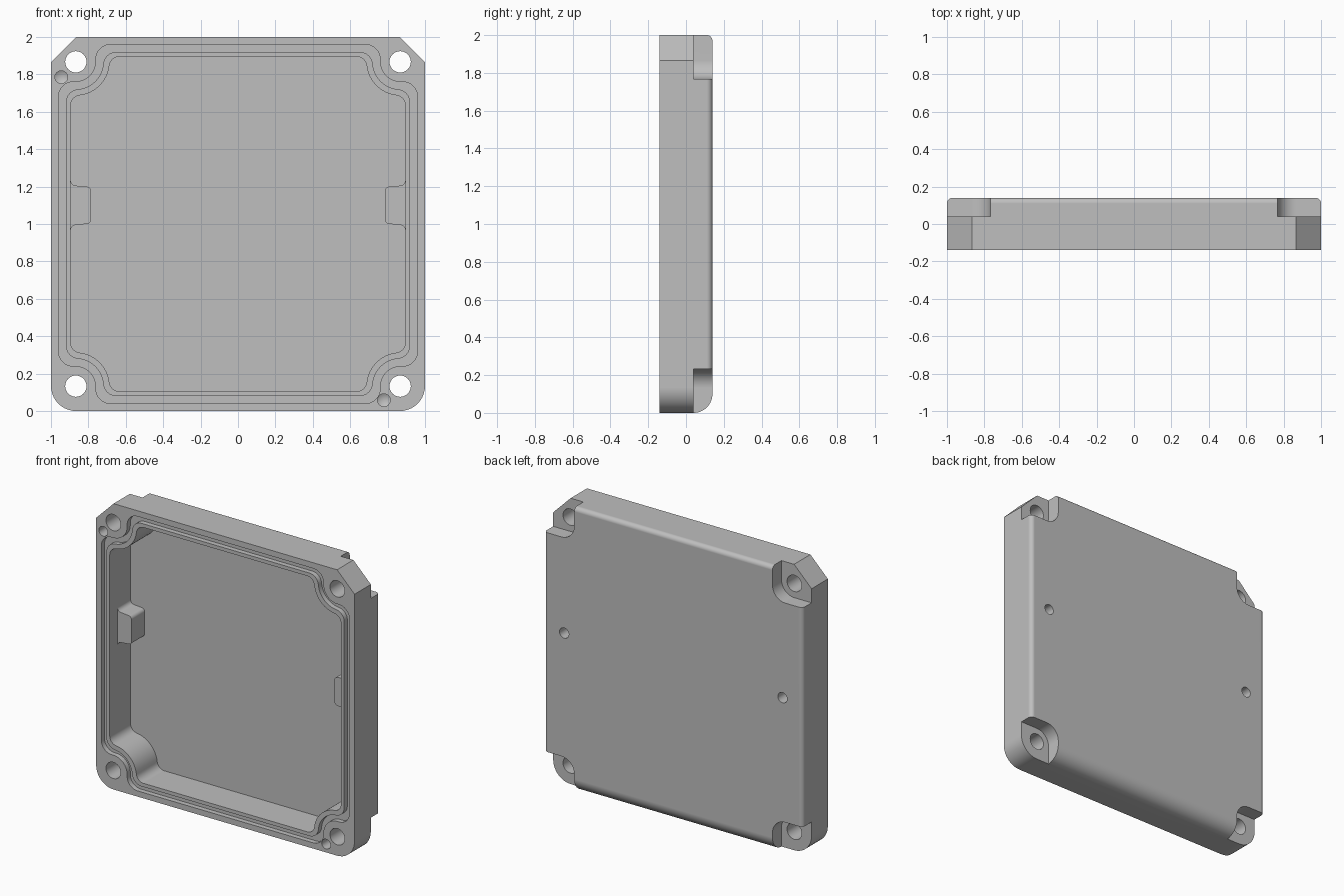
import bpy, bmesh
from math import sin, cos, radians, degrees, atan2, sqrt

cube = bpy.data.objects.get("Cube")
if cube:
    bpy.data.objects.remove(cube, do_unlink=True)

C = 0.867              # bolt centre offset from the middle, in x and z
FRONT, BACK = -0.14, 0.14
FLOOR, SHELF = 0.09, 0.04

grey = bpy.data.materials.new("plain_grey")
grey.use_nodes = True
grey.diffuse_color = (0.52, 0.52, 0.52, 1)
grey.node_tree.nodes["Principled BSDF"].inputs["Base Color"].default_value = grey.diffuse_color


def arc(cx, cy, r, a0, a1, n=10):
    angles = [radians(a0 + (a1 - a0) * i / n) for i in range(n + 1)]
    return [(cx + r * cos(a), cy + r * sin(a)) for a in angles]


def prism(name, pts, lo, hi, axis="y", tip=0):
    """Extrude a 2D profile along an axis, with an optional drill point at the end."""
    place = {"x": lambda p, t: (t, p[0], p[1]),
             "y": lambda p, t: (p[0], t, p[1]),
             "z": lambda p, t: (p[0], p[1], t)}[axis]
    bm = bmesh.new()
    rings = [[bm.verts.new(place(p, t)) for p in pts] for t in (lo, hi)]
    bm.faces.new(rings[0])
    end = bm.faces.new(rings[1])
    for i in range(len(pts)):
        bm.faces.new((rings[0][i - 1], rings[0][i], rings[1][i], rings[1][i - 1]))
    bmesh.ops.recalc_face_normals(bm, faces=bm.faces)
    if tip:
        bmesh.ops.poke(bm, faces=[end], offset=tip)
    mesh = bpy.data.meshes.new(name)
    bm.to_mesh(mesh)
    bm.free()
    mesh.materials.append(grey)
    ob = bpy.data.objects.new(name, mesh)
    bpy.context.collection.objects.link(ob)
    return ob


def combine(target, tool, operation="DIFFERENCE"):
    mod = target.modifiers.new(operation.lower(), "BOOLEAN")
    mod.operation, mod.solver, mod.object = operation, "EXACT", tool
    bpy.context.view_layer.objects.active = target
    bpy.ops.object.modifier_apply(modifier=mod.name)
    bpy.data.objects.remove(tool, do_unlink=True)


def seal_loop(w, r, f):
    """Square loop whose corners sweep around the bolt holes."""
    a = C - sqrt((r + f) ** 2 - (w - f - C) ** 2)
    t = degrees(atan2(C - w + f, C - a))
    q = arc(a, w - f, f, 90, t, 8)
    q += arc(C, C, r, 180 + t, 270 - t, 12)[1:-1]
    q += arc(w - f, a, f, 90 - t, 0, 8)
    loop = []
    for sx, sz in ((1, 1), (1, -1), (-1, -1), (-1, 1)):
        part = [(x * sx, 1 + z * sz) for x, z in q]
        loop += part if sx == sz else part[::-1]
    return loop


def hole(x, z, r, lo, hi, tip=0):
    combine(lid, prism("hole_cutter", arc(x, z, r, 0, 360, 32)[:-1], lo, hi, tip=tip))


# Lid body: chamfered top corners, rounded bottom corners
R = 0.135
outline = [(1, 2 - R), (1 - R, 2), (R - 1, 2), (-1, 2 - R)]
outline += arc(R - 1, R, R, 180, 270) + arc(1 - R, R, R, 270, 360)
lid = prism("enclosure_lid", outline, FRONT, BACK)

# Rounded back edges: large at the bottom, small at the top and sides
s, b = 0.03, 0.1
side = [(FRONT - 1, 0), *arc(BACK - b, b, b, 270, 360, 12),
        *arc(BACK - s, 2 - s, s, 0, 90, 8), (FRONT - 1, 2)]
combine(lid, prism("side_profile", side, -2, 2, "x"), "INTERSECT")
plan = [(-1, FRONT - 1), (1, FRONT - 1), *arc(1 - s, BACK - s, s, 0, 90, 8),
        *arc(s - 1, BACK - s, s, 90, 180, 8)]
combine(lid, prism("plan_profile", plan, -1, 3, "z"), "INTERSECT")

# Hollow interior
combine(lid, prism("cavity_cutter", seal_loop(0.895, 0.18, 0.055), -0.3, FLOOR))

# Seal groove around the opening
groove = prism("groove_cutter", seal_loop(0.96, 0.107, 0.08), -0.3, FRONT + 0.035)
combine(groove, prism("groove_core", seal_loop(0.92, 0.147, 0.07), -0.4, 0))
combine(lid, groove)

# Side bosses, blended into the walls, with screw holes from the back
half = arc(0.865, 0.135, 0.03, 0, -90, 6) + arc(0.81, 0.075, 0.025, 90, 180, 6)
boss = [(0.93, 0.135)] + half + [(x, -z) for x, z in half[::-1]] + [(0.93, -0.135)]
for sx in (-1, 1):
    combine(lid, prism("boss", [(x * sx, 1.1 + z) for x, z in boss], -0.055, 0.11), "UNION")
    hole(sx * 0.845, 1.1, 0.036, 0.3, 0.02, 0.015)

# Corner pockets on the back, and the bolt holes
pocket = arc(C, C, 0.1, 180, 270) + [(1.3, C - 0.1), (1.3, 1.3), (C - 0.1, 1.3)]
for sx in (-1, 1):
    for sz in (-1, 1):
        combine(lid, prism("pocket_cutter", [(x * sx, 1 + z * sz) for x, z in pocket], SHELF, 0.3))
        hole(sx * C, 1 + sz * C, 0.057, -0.3, 0.3)

# Small blind locating holes on the front rim
for x, z in ((-0.945, 1.785), (0.78, 0.058)):
    hole(x, z, 0.034, -0.3, -0.05, 0.02)

# Smooth curved walls, keep flat faces flat
bpy.ops.object.select_all(action="DESELECT")
lid.select_set(True)
bpy.context.view_layer.objects.active = lid
bpy.ops.object.shade_smooth_by_angle(angle=radians(30))
weighted = lid.modifiers.new("weighted_normals", "WEIGHTED_NORMAL")
weighted.keep_sharp = True
